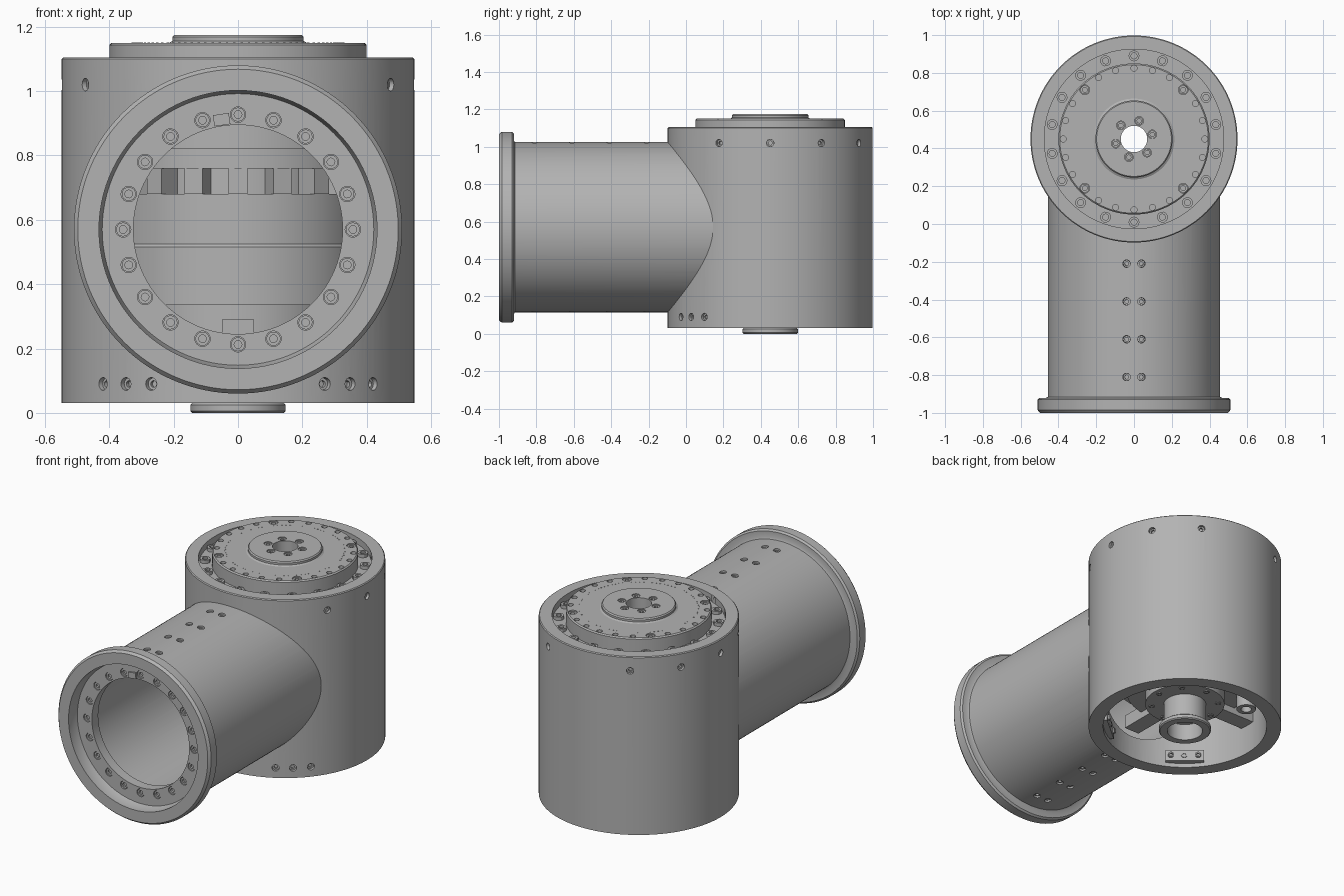
import bpy, bmesh
from math import radians, pi
from mathutils import Matrix, Vector

cube = bpy.data.objects.get("Cube")
if cube:
    bpy.data.objects.remove(cube, do_unlink=True)

grey = bpy.data.materials.new("machined grey")
grey.use_nodes = True
colour = (0.45, 0.45, 0.45, 1)
grey.diffuse_color = colour
grey.node_tree.nodes["Principled BSDF"].inputs["Base Color"].default_value = colour

T = Matrix.Translation
BODY = T((0, 0.45, 0))                                  # upright axis
TUBE = T((0, 0, 0.57)) @ Matrix.Rotation(pi / 2, 4, 'X')  # local z points forward
BODY_R, TUBE_R = 0.548, 0.455
parts = []


def add_object(name, bm):
    bmesh.ops.recalc_face_normals(bm, faces=bm.faces)
    mesh = bpy.data.meshes.new(name)
    bm.to_mesh(mesh)
    bm.free()
    mesh.materials.append(grey)
    obj = bpy.data.objects.new(name, mesh)
    bpy.context.collection.objects.link(obj)
    parts.append(obj)
    return obj


def lathe(name, profile, frames, steps=96, closed=True):
    """Spin a (radius, height) profile round local z once per frame."""
    bm = bmesh.new()
    for frame in frames:
        verts = [bm.verts.new((r, 0, z)) for r, z in profile]
        edges = [bm.edges.new(p) for p in zip(verts, verts[1:])]
        if closed:
            edges.append(bm.edges.new((verts[-1], verts[0])))
        start = set(bm.verts) - set(verts)
        bmesh.ops.spin(bm, geom=verts + edges, cent=(0, 0, 0), axis=(0, 0, 1),
                       angle=2 * pi, steps=steps, use_merge=True)
        new = [v for v in bm.verts if v not in start]
        bmesh.ops.remove_doubles(bm, verts=new, dist=1e-5)
        new = [v for v in bm.verts if v not in start]
        bmesh.ops.transform(bm, matrix=frame, verts=new)
    return add_object(name, bm)


def solid(name, outline, frames, steps=96):
    """Lathe whose outline is capped on the axis at both ends."""
    full = [(0, outline[0][1])] + outline + [(0, outline[-1][1])]
    return lathe(name, full, frames, steps, closed=False)


def box(name, frame, size):
    bm = bmesh.new()
    bmesh.ops.create_cube(bm, size=1, matrix=frame @ Matrix.Diagonal((*size, 1)))
    return add_object(name, bm)


def combine(target, cutter, operation='DIFFERENCE'):
    mod = target.modifiers.new("cut", 'BOOLEAN')
    mod.object, mod.operation, mod.solver = cutter, operation, 'EXACT'
    bpy.context.view_layer.update()
    deps = bpy.context.evaluated_depsgraph_get()
    mesh = bpy.data.meshes.new_from_object(target.evaluated_get(deps))
    target.modifiers.clear()
    target.data = mesh
    parts.remove(cutter)
    bpy.data.objects.remove(cutter, do_unlink=True)


def spun(axis, angle):
    return axis @ Matrix.Rotation(radians(angle), 4, 'Z')


def ring(axis, angles, r, z):
    return [spun(axis, a) @ T((r, 0, z)) for a in angles]


def radial(axis, angles, r, z):
    out = Matrix.Rotation(pi / 2, 4, 'Y')
    return [f @ out for f in ring(axis, angles, r, z)]


def every(n, start=0):
    return [start + 360 * i / n for i in range(n)]


def bolts(name, frames, r, sink=0.0):
    """Socket-head screws whose heads sit below the frame by sink."""
    solid(name, [(r, -0.025 - sink), (r, -sink), (0.55 * r, -sink),
                 (0.55 * r, -sink - 0.012)], frames, 12)


def holes(target, frames, r, depth):
    combine(target, solid("hole_cutter", [(r, -depth), (r, 0.03)], frames, 16))


# Housing: upright drum joined to the flanged forward tube
housing = solid("housing", [(BODY_R, 0.03), (BODY_R, 1.1), (0.543, 1.105)], [BODY], 128)
arm = solid("tube", [(TUBE_R, -0.3), (TUBE_R, 0.915), (0.465, 0.92), (0.5, 0.92),
                     (0.51, 0.93), (0.51, 0.985), (0.498, 1.0)], [TUBE], 128)
combine(housing, arm, 'UNION')

# Hollow it out, leaving a bolting ledge at the mouth and under the top rim
combine(housing, solid("drum_cavity", [(0.465, -0.1), (0.465, 1.0)], [BODY]))
combine(housing, solid("top_opening", [(0.385, 0.9), (0.385, 1.065), (0.475, 1.065),
                                       (0.475, 1.2)], [BODY]))
combine(housing, solid("tube_bore", [(0.4, -0.4), (0.4, 0.87), (0.325, 0.87), (0.325, 0.93),
                                     (0.422, 0.93), (0.432, 0.96), (0.432, 1.1)], [TUBE]))

# Screws sunk round the drum and along the tube
side = [90 + s * a for s in (-1, 1) for a in (30, 60, 90, 120)]
low = [-90 + s * a for s in (-1, 1) for a in (29.5, 39.5, 50)]
drum_screws = radial(BODY, side, BODY_R, 1.02) + radial(BODY, low, BODY_R, 0.09)
tube_screws = [f for z in (0.21, 0.41, 0.61, 0.81)
               for f in radial(TUBE, (85, 95, -85, -95), TUBE_R, z)]
holes(housing, drum_screws + tube_screws, 0.02, 0.03)
bolts("drum_screws", drum_screws, 0.019, 0.015)
bolts("tube_screws", tube_screws, 0.019, 0.01)

# Mouth ledge bolts and locating tab
mouth = ring(TUBE, every(20, 90), 0.357, 0.93)
holes(housing, mouth, 0.024, 0.025)
bolts("mouth_bolts", mouth, 0.022, 0.004)
box("mouth_tab", spun(TUBE, 98.5) @ T((0.345, 0, 0.93)), (0.035, 0.05, 0.02))

# Rotating output disc with stepped hub
disc = lathe("output_disc", [(0.07, 0.95), (0.07, 1.175), (0.198, 1.175), (0.204, 1.168),
                             (0.204, 1.156), (0.214, 1.15), (0.393, 1.15), (0.4, 1.143),
                             (0.4, 1.04), (0.37, 1.04), (0.37, 0.95)], [BODY])
small = [a for a in every(24) if a % 90 != 45]
holes(disc, ring(BODY, small, 0.375, 1.15), 0.016, 0.02)
corner = ring(BODY, every(4, 45), 0.368, 1.15)
holes(disc, corner, 0.026, 0.02)
bolts("disc_corner_bolts", corner, 0.024, 0.006)
hub = ring(BODY, every(6, 14), 0.1, 1.175)
holes(disc, hub, 0.023, 0.02)
bolts("hub_bolts", hub, 0.021, 0.005)
solid("disc_index_dots", [(0.004, -0.002), (0.004, 0.001)],
      ring(BODY, every(90), 0.327, 1.15), 6)
bolts("rim_bolts", ring(BODY, every(18, 90), 0.44, 1.085), 0.029)

# Drive unit inside the drum, hollow along its axis
lathe("drive_unit", [(0.07, 0.1), (0.07, 0.96), (0.43, 0.96), (0.43, 0.82), (0.41, 0.82),
                     (0.41, 0.76), (0.33, 0.76), (0.33, 0.68), (0.4, 0.68), (0.4, 0.525),
                     (0.41, 0.515), (0.41, 0.335), (0.33, 0.335), (0.33, 0.25), (0.225, 0.25),
                     (0.225, 0.175), (0.12, 0.175), (0.12, 0.1)], [BODY])
for i, frame in enumerate(ring(BODY, every(18, 10), 0.365, 0.72)):
    box(f"drive_rib_{i}", frame, (0.08, 0.06, 0.08))

# Lower bearing: collar, bolt circle, support arms and boss
lathe("lower_collar", [(0.1, 0), (0.1, 0.12), (0.12, 0.12), (0.12, 0.03), (0.142, 0.03),
                       (0.148, 0.025), (0.148, 0.006), (0.142, 0)], [BODY])
flip = Matrix.Rotation(pi, 4, 'X')
bolts("lower_bolts", [f @ flip for f in ring(BODY, every(8), 0.19, 0.17)], 0.017)
for i, angle in enumerate((0, 180, 270)):
    box(f"support_arm_{i}", spun(BODY, angle) @ T((0.335, 0, 0.25)), (0.27, 0.1, 0.08))
lathe("side_boss", [(0.03, 0.16), (0.03, 0.26), (0.055, 0.26), (0.055, 0.16)],
      ring(BODY, [145], 0.35, 0), 24)
for i, angle in enumerate((-50, -130)):
    box(f"screw_pad_{i}", spun(BODY, angle) @ T((0.447, 0, 0.09)), (0.035, 0.22, 0.07))
bolts("pad_screws", [f @ flip for f in radial(BODY, low, 0.425, 0.09)], 0.017)

# Smooth shading with crisp edges
bpy.ops.object.select_all(action='DESELECT')
for obj in parts:
    obj.select_set(True)
bpy.context.view_layer.objects.active = housing
bpy.ops.object.shade_smooth_by_angle(angle=radians(30))
